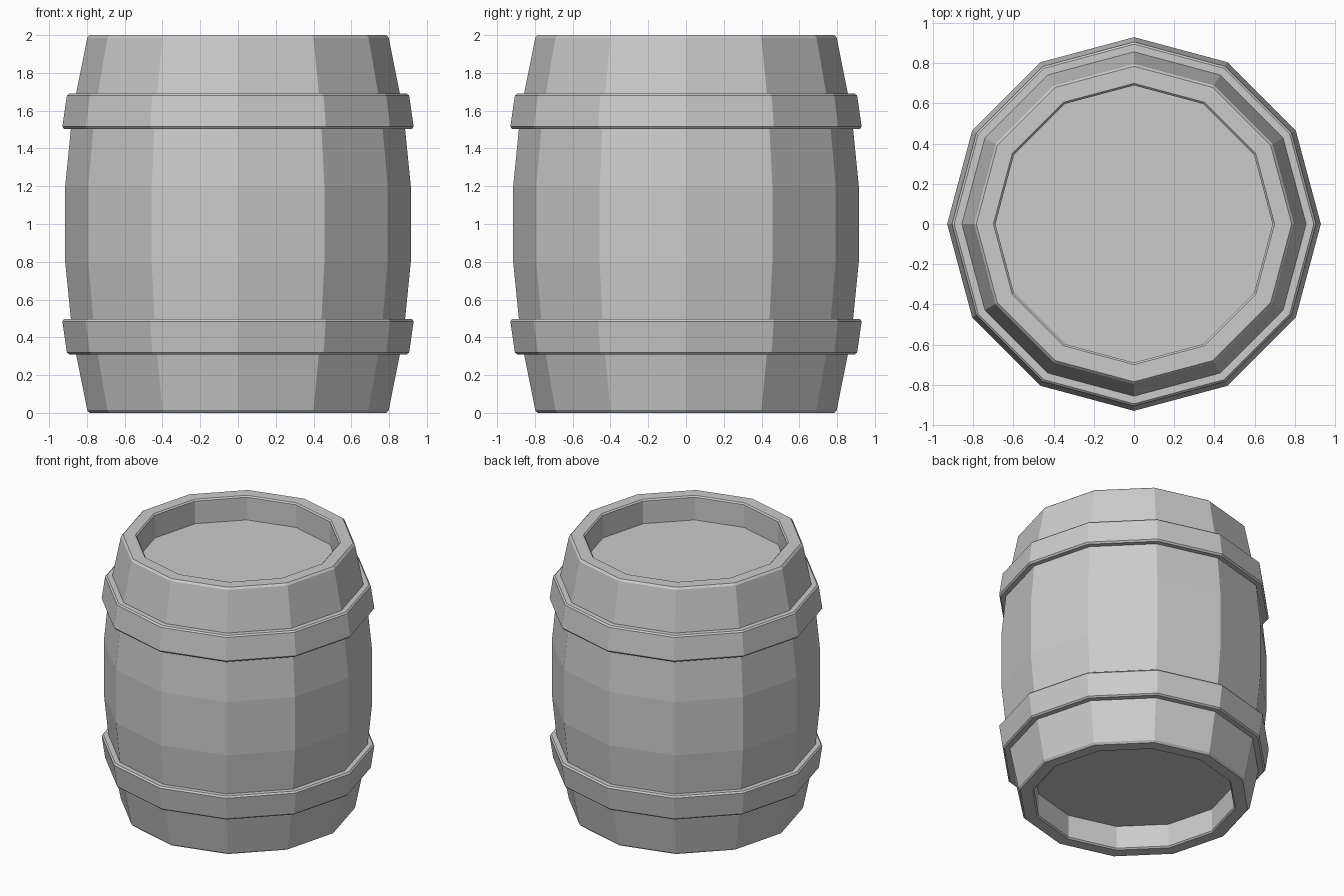
import bpy, bmesh
from math import cos, sin, tau

if "Cube" in bpy.data.objects:
    bpy.data.objects.remove(bpy.data.objects["Cube"])

SIDES = 12


def lathe(name, profile, closed):
    """Revolve an (r, z) profile; open profiles are capped at both ends."""
    bm = bmesh.new()
    rings = [[bm.verts.new((r * cos(tau * i / SIDES), r * sin(tau * i / SIDES), z))
              for i in range(SIDES)] for r, z in profile]
    pairs = list(zip(rings, rings[1:]))
    if closed:
        pairs.append((rings[-1], rings[0]))
    else:
        bm.faces.new(rings[0])
        bm.faces.new(rings[-1])
    for a, b in pairs:
        for i in range(SIDES):
            j = (i + 1) % SIDES
            bm.faces.new((a[i], a[j], b[j], b[i]))
    bmesh.ops.recalc_face_normals(bm, faces=bm.faces)
    mesh = bpy.data.meshes.new(name)
    bm.to_mesh(mesh)
    bm.free()
    obj = bpy.data.objects.new(name, mesh)
    bpy.context.collection.objects.link(obj)
    return obj


def flip(profile):
    return [(r, 2 - z) for r, z in profile]


# Bulging body with bevelled rims and recessed ends
lower = [(0.69, 0.18), (0.69, 0.01), (0.70, 0.0), (0.785, 0.0),
         (0.798, 0.014), (0.875, 0.4), (0.915, 0.8)]
lathe("barrel_body", lower + flip(lower)[::-1], closed=False)

# Two tapered hoops, wider edge towards the middle
hoop = [(0.84, 1.69), (0.895, 1.69), (0.906, 1.68), (0.93, 1.515),
        (0.92, 1.503), (0.84, 1.503)]
lathe("upper_hoop", hoop, closed=True)
lathe("lower_hoop", flip(hoop), closed=True)
